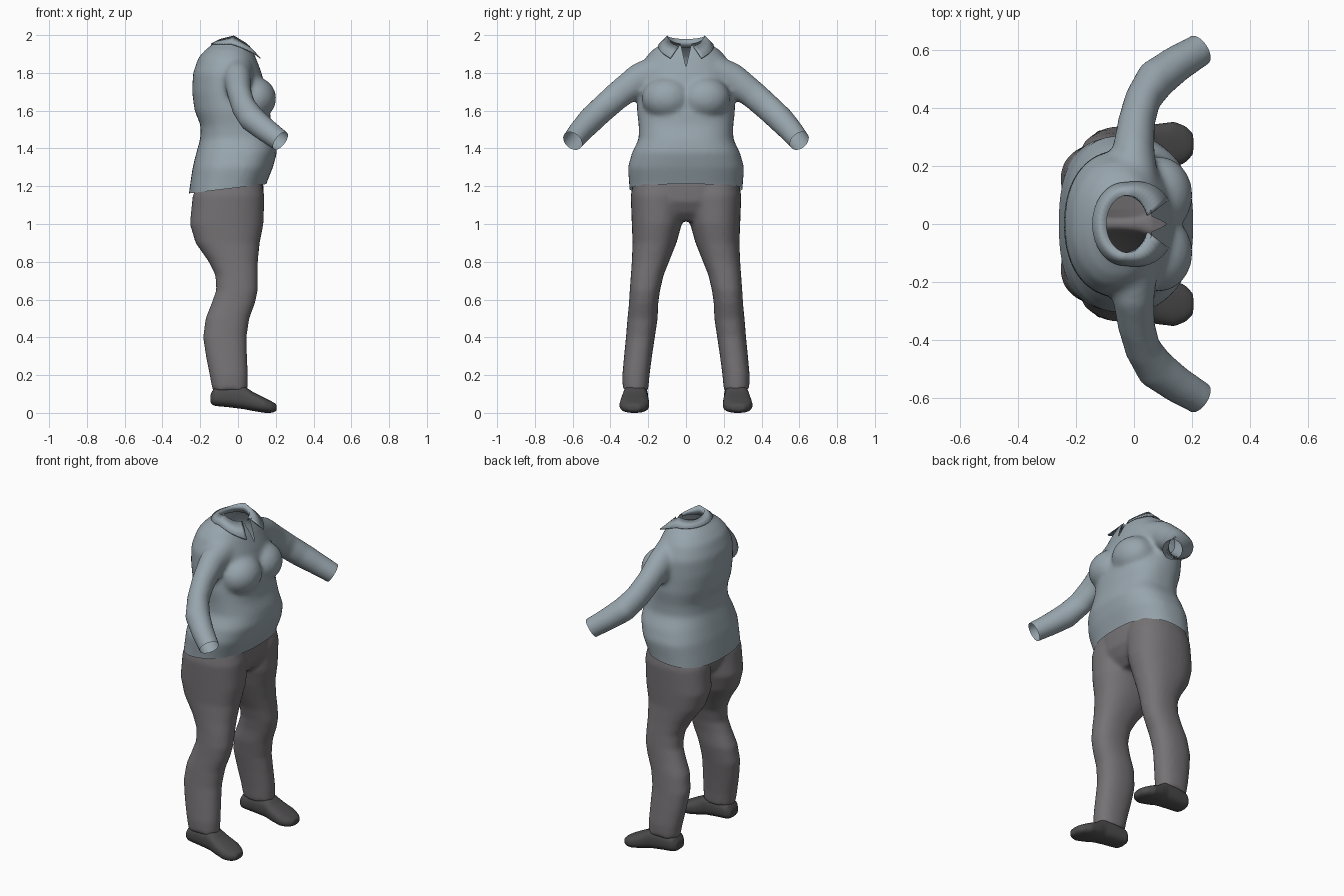
import bpy, bmesh, math
from mathutils import Vector

cube = bpy.data.objects.get("Cube")
if cube:
    bpy.data.objects.remove(cube, do_unlink=True)


def material(name, rgb):
    m = bpy.data.materials.new(name)
    m.use_nodes = True
    m.diffuse_color = (*rgb, 1)
    bsdf = next(n for n in m.node_tree.nodes if n.type == 'BSDF_PRINCIPLED')
    bsdf.inputs["Base Color"].default_value = (*rgb, 1)
    bsdf.inputs["Roughness"].default_value = 0.8
    return m


SHIRT = material("blue_grey_cloth", (0.31, 0.375, 0.415))
TROUSER = material("warm_grey_cloth", (0.18, 0.17, 0.178))
SHOE = material("dark_grey_leather", (0.075, 0.072, 0.075))


def spow(v, p):
    return math.copysign(abs(v) ** p, v)


def loft(bm, rings, n=32):
    """Closed skin over superellipse rings given as (centre, u, v, power)."""
    rows = []
    for c, u, v, p in rings:
        angles = [math.tau * i / n for i in range(n)]
        rows.append([bm.verts.new(c + u * spow(math.cos(a), 2 / p) + v * spow(math.sin(a), 2 / p))
                     for a in angles])
    for a, b in zip(rows, rows[1:]):
        for i in range(n):
            bm.faces.new((a[i], a[(i + 1) % n], b[(i + 1) % n], b[i]))
    bm.faces.new(rows[0])
    bm.faces.new(rows[-1])


def level(z, x0, x1, y0, y1, p):
    """Horizontal ring from its extents."""
    return (Vector(((x0 + x1) / 2, (y0 + y1) / 2, z)),
            Vector(((x1 - x0) / 2, 0, 0)), Vector((0, (y1 - y0) / 2, 0)), p)


def ball(bm, centre, size):
    made = bmesh.ops.create_uvsphere(bm, u_segments=24, v_segments=16, radius=1)
    for v in made["verts"]:
        v.co = Vector(centre) + Vector(a * b for a, b in zip(v.co, size))


def finish(ob):
    for p in ob.data.polygons:
        p.use_smooth = True
        p.material_index = 0


def make_object(name, bm, mat):
    mesh = bpy.data.meshes.new(name)
    bm.to_mesh(mesh)
    bm.free()
    mesh.materials.append(mat)
    ob = bpy.data.objects.new(name, mesh)
    bpy.context.collection.objects.link(ob)
    return ob


def fuse(name, bm, mat, voxel, smooth, cuts=()):
    """Melt overlapping solids into one skin, then trim it open by planes."""
    bmesh.ops.recalc_face_normals(bm, faces=bm.faces)
    ob = make_object(name, bm, mat)
    r = ob.modifiers.new("fuse", 'REMESH')
    r.mode = 'VOXEL'
    r.voxel_size = voxel
    s = ob.modifiers.new("soften", 'SMOOTH')
    s.factor, s.iterations = 0.5, smooth
    bpy.context.view_layer.update()
    mesh = bpy.data.meshes.new_from_object(ob.evaluated_get(bpy.context.evaluated_depsgraph_get()))
    ob.modifiers.clear()
    skin = bmesh.new()
    skin.from_mesh(mesh)
    for point, normal in cuts:
        bmesh.ops.bisect_plane(skin, geom=skin.verts[:] + skin.edges[:] + skin.faces[:],
                               plane_co=point, plane_no=normal, clear_outer=True)
    skin.to_mesh(ob.data)
    skin.free()
    finish(ob)
    return ob


# Shirt: torso, bust and sleeves
bm = bmesh.new()
torso = [(1.08, -.27, .13, .3), (1.2, -.255, .145, .3), (1.3, -.24, .185, .308),
         (1.38, -.22, .207, .285), (1.45, -.2, .197, .25), (1.52, -.197, .175, .25),
         (1.6, -.23, .17, .26), (1.7, -.243, .15, .255), (1.8, -.238, .125, .25),
         (1.88, -.21, .095, .215), (1.92, -.175, .075, .18), (1.96, -.125, .055, .118),
         (2.03, -.11, .045, .1)]
loft(bm, [level(z, a, b, -w, w, 2.5 if z < 1.55 else 2.2) for z, a, b, w in torso], 48)
arm = [(0, .14, 1.8, .1), (-.002, .25, 1.765, .085), (.008, .35, 1.69, .075),
       (.03, .43, 1.62, .073), (.075, .5, 1.555, .071), (.15, .555, 1.495, .064),
       (.225, .6, 1.44, .058), (.28, .64, 1.395, .056)]
cuts = [((.14, 0, 1.21), (.12, 0, -1)), ((-.04, 0, 1.955), (.1, 0, 1))]
for s in (1, -1):
    ball(bm, (.085, s * .1, 1.665), (.118, .135, .115))
    pts = [Vector((x, s * y, z)) for x, y, z, r in arm]
    rings = []
    for i, c in enumerate(pts):
        t = (pts[min(i + 1, len(pts) - 1)] - pts[max(i - 1, 0)]).normalized()
        u = t.cross(Vector((0, 0, 1))).normalized()
        flat = .86 if i < 4 else 1
        rings.append((c, u * arm[i][3] * flat, u.cross(t) * arm[i][3], 2))
    loft(bm, rings)
    cuts.append((pts[-2], pts[-1] - pts[-3]))
shirt = fuse("shirt", bm, SHIRT, .013, 10, cuts)

# Open neck: cut a V in the shirt front
bm = bmesh.new()
bm.from_mesh(shirt.data)
tip = Vector((0, 0, 1.83))
sides = [Vector((0, s, -.23)) for s in (1, -1)]
for normal in sides:
    near = [f for f in bm.faces if (c := f.calc_center_median()).x > 0 and c.z > 1.8 and abs(c.y) < .08]
    geom = set(near) | {e for f in near for e in f.edges} | {v for f in near for v in f.verts}
    bmesh.ops.bisect_plane(bm, geom=list(geom), plane_co=tip, plane_no=normal)
gone = [f for f in bm.faces if f.calc_center_median().x > 0
        and all((f.calc_center_median() - tip).dot(k) < 0 for k in sides)]
bmesh.ops.delete(bm, geom=gone, context='FACES')
bm.to_mesh(shirt.data)
bm.free()
finish(shirt)

# Collar: inner stand, top fold, and outer fall with two points
bm = bmesh.new()
rows = []
steps = 40
for i in range(steps + 1):
    t = 2 * i / steps - 1
    a = t * (math.pi - .3)
    c, s = math.cos(a), math.sin(a)
    f = max(0, (abs(t) - .55) / .45)
    top = 1.995 - (.018 * c if c > 0 else -.045 * c)
    rows.append([bm.verts.new(v) for v in (
        (-.03 - .08 * c, .1 * s, 1.935),
        (-.022 - .075 * c, .1 * s, top),
        (-.035 - .108 * c + .05 * f ** .6, .142 * s + math.copysign(.04 * f, t), 1.952 - .075 * f))])
for a, b in zip(rows, rows[1:]):
    for j in (0, 1):
        bm.faces.new((a[j], b[j], b[j + 1], a[j + 1]))
bmesh.ops.recalc_face_normals(bm, faces=bm.faces)
collar = make_object("collar", bm, SHIRT)
solid = collar.modifiers.new("thickness", 'SOLIDIFY')
solid.thickness, solid.offset = .006, 0
finish(collar)

# Trousers: hips and two legs
bm = bmesh.new()
hips = [(1.3, -.2, .12, .26), (1.2, -.225, .135, .285), (1.12, -.215, .135, .27),
        (1.06, -.18, .105, .2), (1.015, -.13, .06, .1)]
loft(bm, [level(z, a, b, -w, w, 2.4) for z, a, b, w in hips])
leg = [(1.24, -.2, .12, .02, .275), (1.15, -.24, .14, .005, .293), (1.0, -.255, .135, .022, .287),
       (.9, -.225, .115, .05, .283), (.8, -.155, .105, .09, .287), (.73, -.12, .105, .118, .292),
       (.65, -.115, .105, .137, .298), (.58, -.14, .09, .147, .302), (.5, -.172, .06, .15, .31),
       (.4, -.185, .045, .165, .318), (.3, -.17, .048, .18, .328), (.2, -.15, .052, .193, .337),
       (.12, -.135, .05, .2, .335)]
for s in (1, -1):
    loft(bm, [level(z, a, b, s * i, s * o, 2.3) for z, a, b, i, o in leg])
fuse("trousers", bm, TROUSER, .012, 6, [((0, 0, 1.25), (0, 0, 1))])

# Shoes: cross-sections from heel to toe
shoe = [(-.145, .05, .1, .04), (-.125, .037, .135, .06), (-.05, .03, .15, .065),
        (.03, .02, .145, .066), (.08, .01, .11, .075), (.14, 0, .08, .08),
        (.18, 0, .06, .062), (.205, .01, .045, .035)]
for side, s in (("left", 1), ("right", -1)):
    bm = bmesh.new()
    loft(bm, [(Vector((x, s * (.268 + .04 * x), (lo + hi) / 2)), Vector((0, w, 0)),
               Vector((0, 0, (hi - lo) / 2)), 2.6) for x, lo, hi, w in shoe])
    fuse(side + "_shoe", bm, SHOE, .008, 4)
